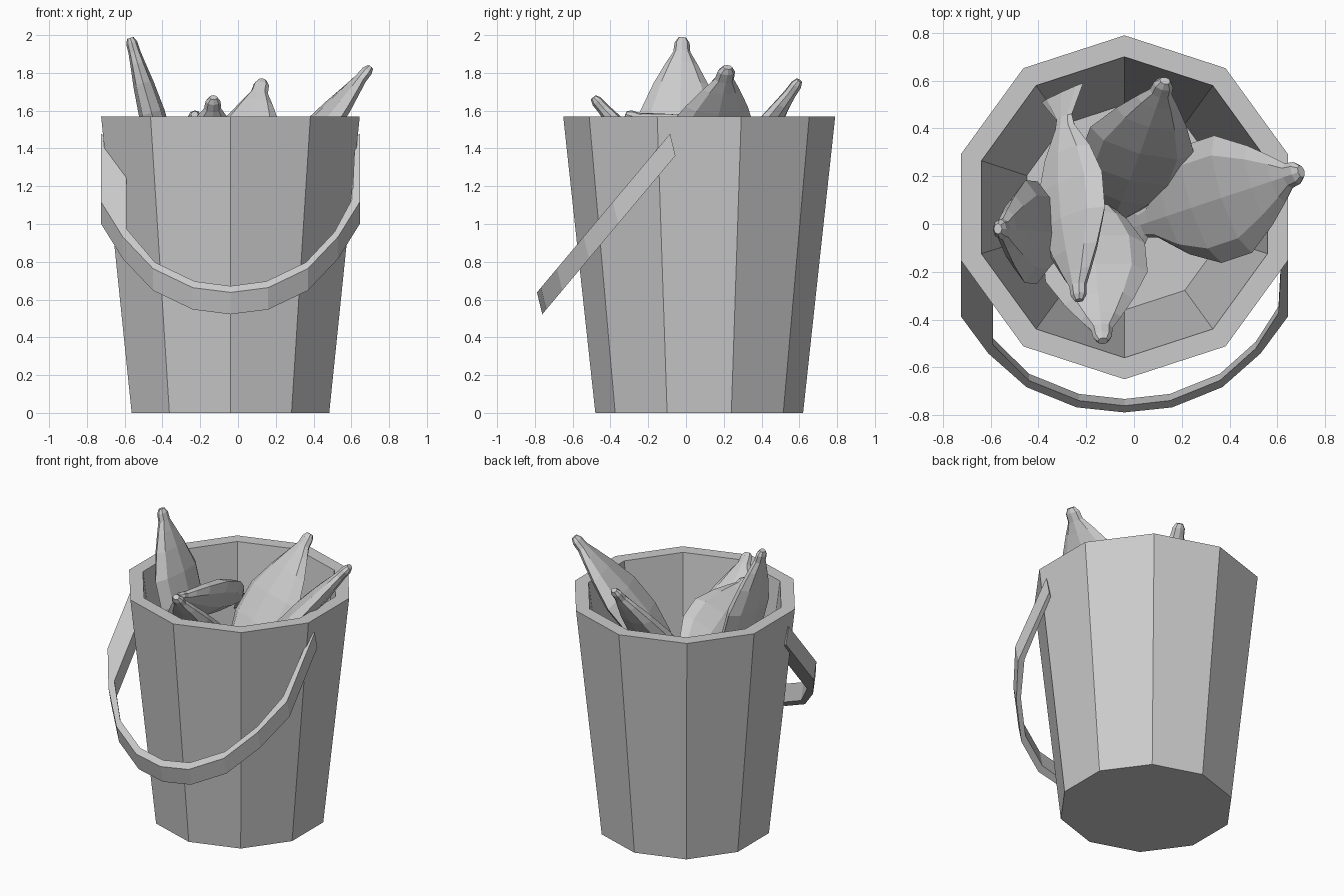
import bpy, bmesh, math
from mathutils import Vector

if "Cube" in bpy.data.objects:
    bpy.data.objects.remove(bpy.data.objects["Cube"])

CX, CY = -0.04, 0.07


def material(name, value):
    m = bpy.data.materials.new(name)
    m.diffuse_color = (value, value, value, 1)
    m.use_nodes = True
    m.node_tree.nodes["Principled BSDF"].inputs["Base Color"].default_value = m.diffuse_color
    return m


GREY = material("plain grey", 0.6)


def loft(name, rings, closed_ends=True):
    """Skin a list of equal-length vertex rings into one flat-shaded object."""
    bm = bmesh.new()
    rows = [[bm.verts.new(p) for p in ring] for ring in rings]
    n = len(rows[0])
    for a, b in zip(rows, rows[1:]):
        for i in range(n):
            j = (i + 1) % n
            bm.faces.new((a[i], a[j], b[j], b[i]))
    if closed_ends:
        bm.faces.new(rows[0])
        bm.faces.new(rows[-1])
    bmesh.ops.recalc_face_normals(bm, faces=bm.faces)
    me = bpy.data.meshes.new(name)
    bm.to_mesh(me)
    bm.free()
    me.materials.append(GREY)
    ob = bpy.data.objects.new(name, me)
    bpy.context.collection.objects.link(ob)
    return ob


# Bucket: ten-sided tapered shell with thick wall and inner floor
def decagon(r, z):
    return [(CX + r * math.cos(math.radians(90 + 36 * i)),
             CY + r * math.sin(math.radians(90 + 36 * i)), z) for i in range(10)]


loft("bucket", [decagon(0.55, 0), decagon(0.72, 1.57),
                decagon(0.63, 1.57), decagon(0.43, 0.05)])

# Handle: flat strap in a slanted plane, (sideways offset, distance along slope)
outer = [(0.685, 0), (0.685, 0.43), (0.57, 0.65), (0.41, 0.85), (0.2, 0.97)]
inner_right = [(0.66, 0.02), (0.645, 0.41), (0.55, 0.62), (0.40, 0.81), (0.19, 0.93)]
inner_left = [(0.66, 0.02), (0.55, 0.25), (0.55, 0.60), (0.40, 0.81), (0.19, 0.93)]


def both_sides(left, right, bottom):
    return [(-u, t) for u, t in left] + [(0, bottom)] + right[::-1]


def on_slope(p, side):
    u, t = p
    return (CX + u, -0.07 - 0.705 * t - 0.014 * side, 1.42 - 0.84 * t + 0.058 * side)


loft("handle", [[on_slope(o, 1), on_slope(o, -1), on_slope(i, -1), on_slope(i, 1)]
                for o, i in zip(both_sides(outer, outer, 1.0),
                                both_sides(inner_left, inner_right, 0.96))])

# Fish: (distance from snout, half height, half thickness)
STATIONS = [(0, 0.022, 0.018), (0.025, 0.04, 0.03), (0.07, 0.045, 0.032),
            (0.13, 0.085, 0.04), (0.23, 0.145, 0.055), (0.38, 0.215, 0.07),
            (0.55, 0.215, 0.07), (0.70, 0.15, 0.055), (0.83, 0.06, 0.03),
            (0.88, 0.05, 0.02), (1.0, 0.14, 0.008)]


def fish(name, snout, tail, side, scale=1.0):
    snout, tail = Vector(snout), Vector(tail)
    axis = tail - snout
    d = axis.normalized()
    s = Vector(side)
    s = (s - d * s.dot(d)).normalized()
    n = d.cross(s)
    rings = []
    for t, h, k in STATIONS:
        c = snout + axis * t
        rings.append([c + s * (h * scale * math.cos(a)) + n * (k * math.sin(a))
                      for a in [math.radians(45 * i) for i in range(8)]])
    loft(name, rings)


fish("fish_left", (-0.57, -0.02, 1.985), (-0.27, -0.05, 0.93), (0, 1, 0))
fish("fish_top", (-0.23, -0.32, 1.58), (-0.30, 0.55, 1.22), (0.65, 0, 0.7), 0.9)
fish("fish_front", (-0.13, -0.49, 1.67), (-0.2, 0.22, 0.85), (1, 0.1, 0))
fish("fish_back", (0.13, 0.60, 1.76), (-0.12, -0.06, 0.82), (1, -0.2, 0), 1.05)
fish("fish_right", (0.70, 0.22, 1.83), (-0.05, -0.03, 0.92), (-0.3, 0.95, 0), 1.2)
